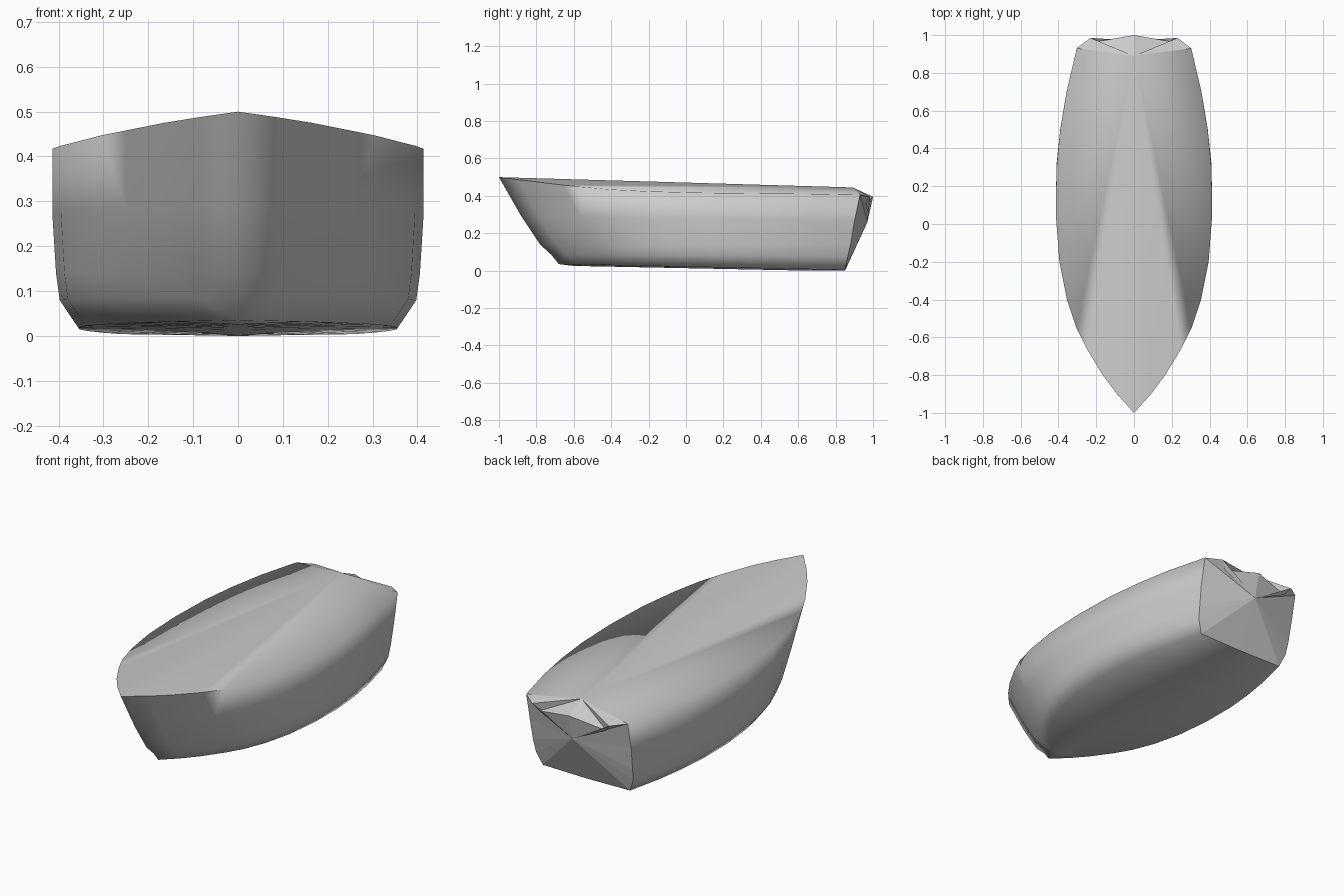
import bpy, bmesh
from math import sin, pi

if "Cube" in bpy.data.objects:
    bpy.data.objects.remove(bpy.data.objects["Cube"])

# Sheer outline: (y, half width, z), bow to stern
SHEER = [(-1, 0, .50), (-.9, .09, .487), (-.8, .165, .475), (-.66, .25, .458),
         (-.55, .305, .447), (-.4, .355, .434), (-.2, .395, .424), (.05, .414, .417),
         (.3, .41, .414), (.5, .39, .412), (.7, .357, .41), (.93, .303, .405)]
# Lower hull levels: bow y, stern y, bow z, stern z, width factor
LEVELS = [(-.68, .85, .035, .004, .86), (-.72, .865, .085, .075, .96),
          (-.78, .88, .14, .14, .98), (-.88, .90, .29, .26, 1.0)]


def level_points(side):
    rows = []
    for y0, y1, z0, z1, k in LEVELS:
        row = []
        for y, w, z in SHEER:
            t = (y + 1) / 1.93
            row.append((side * w * k, y0 + (y1 - y0) * t, z0 + (z1 - z0) * t))
        rows.append(row)
    rows.append([(side * w, y, z) for y, w, z in SHEER])
    return rows


bm = bmesh.new()
apex = bm.verts.new((0, .89, .445))
stern_mid = bm.verts.new((0, 1.0, .395))
transom_mid = bm.verts.new((0, .97, .26))
keel_stern = bm.verts.new((0, .85, 0))
bow = None
bottoms = []

for s in (1, -1):
    rows = [[bm.verts.new(p) for p in r] for r in level_points(s)]
    n = len(SHEER)
    # hull side
    for a, b in zip(rows, rows[1:]):
        for i in range(n - 1):
            f = bm.faces.new((a[i], a[i + 1], b[i + 1], b[i]))
            f.smooth = True
    # deck fan running to the point near the stern
    top = rows[-1]
    for i in range(n - 1):
        f = bm.faces.new((top[i], top[i + 1], apex))
        f.smooth = True
        if i < 4:
            bm.edges.get((top[i], top[i + 1])).smooth = False
    # notched stern corner
    spike = bm.verts.new((s * .23, .985, .395))
    notch = bm.verts.new((s * .20, .965, .355))
    for a, b in ((top[-1], spike), (spike, notch), (notch, stern_mid)):
        bm.faces.new((a, b, apex))
    # raked transom fan
    rim = [keel_stern] + [r[-1] for r in rows] + [spike, notch, stern_mid]
    for a, b in zip(rim, rim[1:]):
        bm.faces.new((a, b, transom_mid))
    for a, b in zip(rows, rows[1:]):
        bm.edges.get((a[-1], b[-1])).smooth = False
    bm.edges.get((top[-1], apex)).smooth = False
    bottoms.append(rows[0])

# slightly rounded bottom with a centre keel line
keel = [bm.verts.new((0, v.co.y, max(0, v.co.z - .008 * (i > 0))))
        for i, v in enumerate(bottoms[0][:-1])] + [keel_stern]
for row in bottoms:
    for i in range(len(row) - 1):
        f = bm.faces.new((keel[i], keel[i + 1], row[i + 1], row[i]))
        f.smooth = True

bmesh.ops.remove_doubles(bm, verts=bm.verts, dist=1e-4)
bmesh.ops.recalc_face_normals(bm, faces=bm.faces)
mesh = bpy.data.meshes.new("boat_hull")
bm.to_mesh(mesh)
bm.free()
hull = bpy.data.objects.new("boat_hull", mesh)
bpy.context.collection.objects.link(hull)
